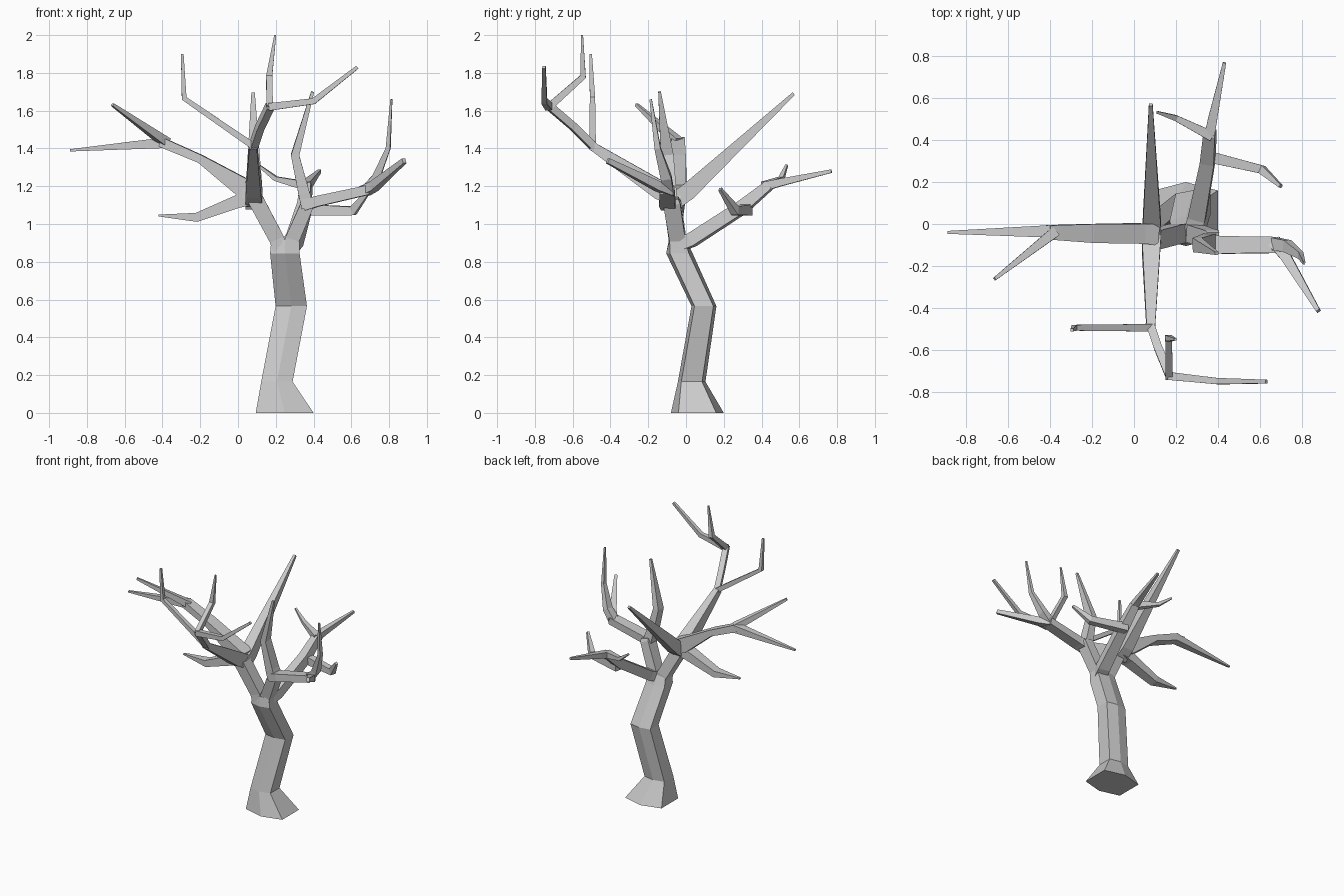
import bpy, bmesh
from mathutils import Vector


def loft(name, rings):
    """Skin a list of equal-sized point rings into one closed flat-faced mesh."""
    bm = bmesh.new()
    vr = [[bm.verts.new(p) for p in r] for r in rings]
    n = len(rings[0])
    for a, b in zip(vr, vr[1:]):
        for i in range(n):
            j = (i + 1) % n
            bm.faces.new((a[i], a[j], b[j], b[i]))
    bm.faces.new(vr[0][::-1])
    bm.faces.new(vr[-1])
    bmesh.ops.recalc_face_normals(bm, faces=bm.faces)
    me = bpy.data.meshes.new(name)
    bm.to_mesh(me)
    bm.free()
    ob = bpy.data.objects.new(name, me)
    bpy.context.collection.objects.link(ob)


def branch(name, *pts, side=None):
    """Four-sided tapered limb; each point is (x, y, z, half width, half height)."""
    pos = [Vector(p[:3]) for p in pts]
    side = Vector(side) if side else (pos[1] - pos[0]).cross(Vector((0, 0, 1)))
    rings = []
    for i, p in enumerate(pts):
        t = Vector()
        if i > 0:
            t += (pos[i] - pos[i - 1]).normalized()
        if i < len(pts) - 1:
            t += (pos[i + 1] - pos[i]).normalized()
        t.normalize()
        side = (side - t * side.dot(t)).normalized()
        up = side.cross(t)
        rings.append([pos[i] + side * p[3] * a + up * p[4] * b
                      for a, b in ((-1, -1), (1, -1), (1, 1), (-1, 1))])
    loft(name, rings)


# Six-sided trunk: centre x, y, z, half width, half depth at sides, half depth at middle
trunk = [(.247, .06, 0, .153, .1, .14), (.206, .03, .165, .083, .055, .073),
         (.282, .095, .565, .083, .05, .066), (.248, -.035, .845, .078, .05, .07),
         (.25, -.045, .915, .074, .04, .046)]
loft("trunk", [[(x + a * w, y + b * (m if a == 0 else d), z)
                for a, b in ((-1, -1), (0, -1), (1, -1), (1, 1), (0, 1), (-1, 1))]
               for x, y, z, w, d, m in trunk])

Y = (0, 1, 0)
# Left limb and its four branches
branch("left_limb", (.225, -.045, .86, .045, .04), (.205, -.045, .92, .045, .04),
       (.09, -.075, 1.135, .045, .042), (.08, -.075, 1.17, .04, .03), side=Y)
branch("front_branch", (.085, -.05, 1.13, .045, .045), (.082, -.14, 1.18, .042, .05),
       (.08, -.50, 1.415, .02, .022))
branch("front_left_twig", (.085, -.495, 1.41, .018, .018), (-.285, -.495, 1.665, .014, .014),
       (-.295, -.505, 1.90, .007, .007))
branch("front_upper_branch", (.078, -.48, 1.40, .02, .02), (.115, -.59, 1.51, .02, .02),
       (.17, -.725, 1.625, .02, .02))
branch("front_top_twig", (.168, -.73, 1.615, .017, .02), (.165, -.545, 1.78, .016, .016),
       (.197, -.55, 2.0, .005, .005))
branch("front_right_twig", (.165, -.725, 1.62, .019, .02), (.40, -.75, 1.65, .015, .016),
       (.632, -.752, 1.83, .009, .009))
branch("left_branch", (.10, -.05, 1.16, .05, .05), (.03, -.045, 1.19, .048, .052),
       (-.20, -.045, 1.345, .045, .022), (-.41, -.04, 1.435, .034, .026))
branch("left_twig_long", (-.39, -.035, 1.43, .03, .028), (-.89, -.04, 1.39, .007, .006))
branch("left_twig_up", (-.38, -.04, 1.43, .025, .025), (-.665, -.262, 1.632, .008, .008))
branch("left_low_branch", (.09, -.05, 1.14, .045, .035), (.0, -.05, 1.12, .042, .035),
       (-.22, -.05, 1.035, .032, .024), (-.42, -.05, 1.045, .007, .005))
branch("back_branch", (.085, -.07, 1.115, .045, .045), (.085, .01, 1.17, .043, .045),
       (.08, .57, 1.69, .009, .009))

# Right limb and its two branches
branch("right_limb", (.275, -.045, .86, .042, .036), (.288, -.045, .92, .042, .038),
       (.37, -.075, 1.11, .045, .035), (.375, -.08, 1.13, .04, .03), side=Y)
branch("right_branch", (.35, -.09, 1.10, .042, .03), (.42, -.10, 1.12, .042, .028),
       (.69, -.10, 1.18, .038, .025))
branch("right_twig_front", (.67, -.085, 1.175, .032, .025), (.72, -.15, 1.2, .026, .024),
       (.88, -.415, 1.335, .01, .014))
branch("right_twig_up", (.67, -.095, 1.175, .03, .026), (.73, -.105, 1.245, .028, .022),
       (.795, -.15, 1.40, .016, .012), (.812, -.187, 1.66, .006, .005), side=Y)
branch("upper_branch", (.37, -.085, 1.09, .042, .035), (.35, -.09, 1.16, .04, .03),
       (.302, -.10, 1.365, .034, .022), (.395, -.14, 1.70, .007, .008), side=Y)

# Rear limb and its twigs
branch("rear_limb", (.275, -.05, .885, .042, .035), (.30, .03, .915, .042, .035),
       (.352, .30, 1.09, .034, .034), (.362, .44, 1.205, .028, .025))
branch("rear_twig_long", (.36, .42, 1.20, .024, .024), (.375, .50, 1.22, .022, .02),
       (.432, .77, 1.28, .008, .009))
branch("rear_twig_left", (.37, .42, 1.20, .024, .024), (.20, .505, 1.24, .014, .012),
       (.11, .533, 1.31, .006, .006))
branch("rear_twig_right", (.34, .325, 1.075, .028, .03), (.61, .26, 1.07, .02, .024),
       (.70, .18, 1.185, .008, .009))
